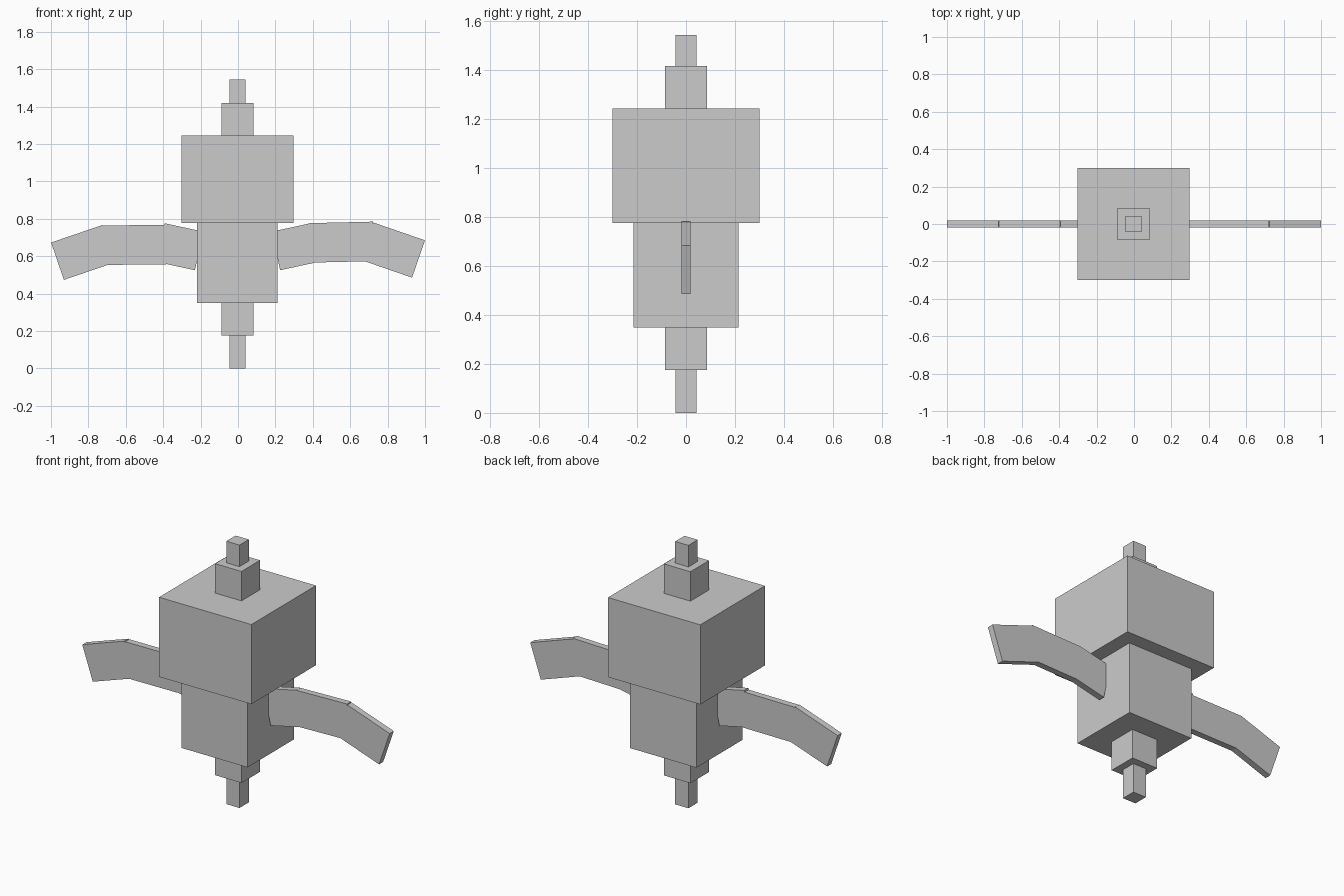
import bpy
import math

if "Cube" in bpy.data.objects:
    bpy.data.objects.remove(bpy.data.objects["Cube"])


def box(name, center, size, angle=0.0):
    bpy.ops.mesh.primitive_cube_add(size=1, location=center, rotation=(0, angle, 0))
    obj = bpy.context.object
    obj.name = name
    obj.scale = size
    return obj


def arm_segment(name, start, end, height=0.211, depth=0.038):
    # thin slab whose long axis runs from start to end in the xz plane
    dx, dz = end[0] - start[0], end[1] - start[1]
    center = ((start[0] + end[0]) / 2, 0, (start[1] + end[1]) / 2)
    return box(name, center, (math.hypot(dx, dz), depth, height), -math.atan2(dz, dx))


# Stacked square column: name, bottom, top, width
stack = [
    ("lower_tip", 0.0, 0.175, 0.086),
    ("lower_neck", 0.175, 0.35, 0.172),
    ("lower_body", 0.35, 0.777, 0.43),
    ("upper_body", 0.777, 1.245, 0.6),
    ("upper_neck", 1.245, 1.418, 0.172),
    ("upper_tip", 1.418, 1.545, 0.086),
]
for name, low, high, width in stack:
    box(name, (-0.003, 0, (low + high) / 2), (width, width, high - low))

# Bent arms: three overlapping slabs per side, slightly different in droop
arms = {
    "right": [((0.203, 0.628), (0.415, 0.674)),
              ((0.385, 0.671), (0.725, 0.679)),
              ((0.690, 0.680), (0.965, 0.585))],
    "left": [((-0.208, 0.628), (-0.415, 0.673)),
             ((-0.385, 0.661), (-0.720, 0.659)),
             ((-0.690, 0.667), (-0.965, 0.573))],
}
for side, segments in arms.items():
    for part, (start, end) in zip(("inner", "middle", "outer"), segments):
        arm_segment(f"{side}_arm_{part}", start, end)
